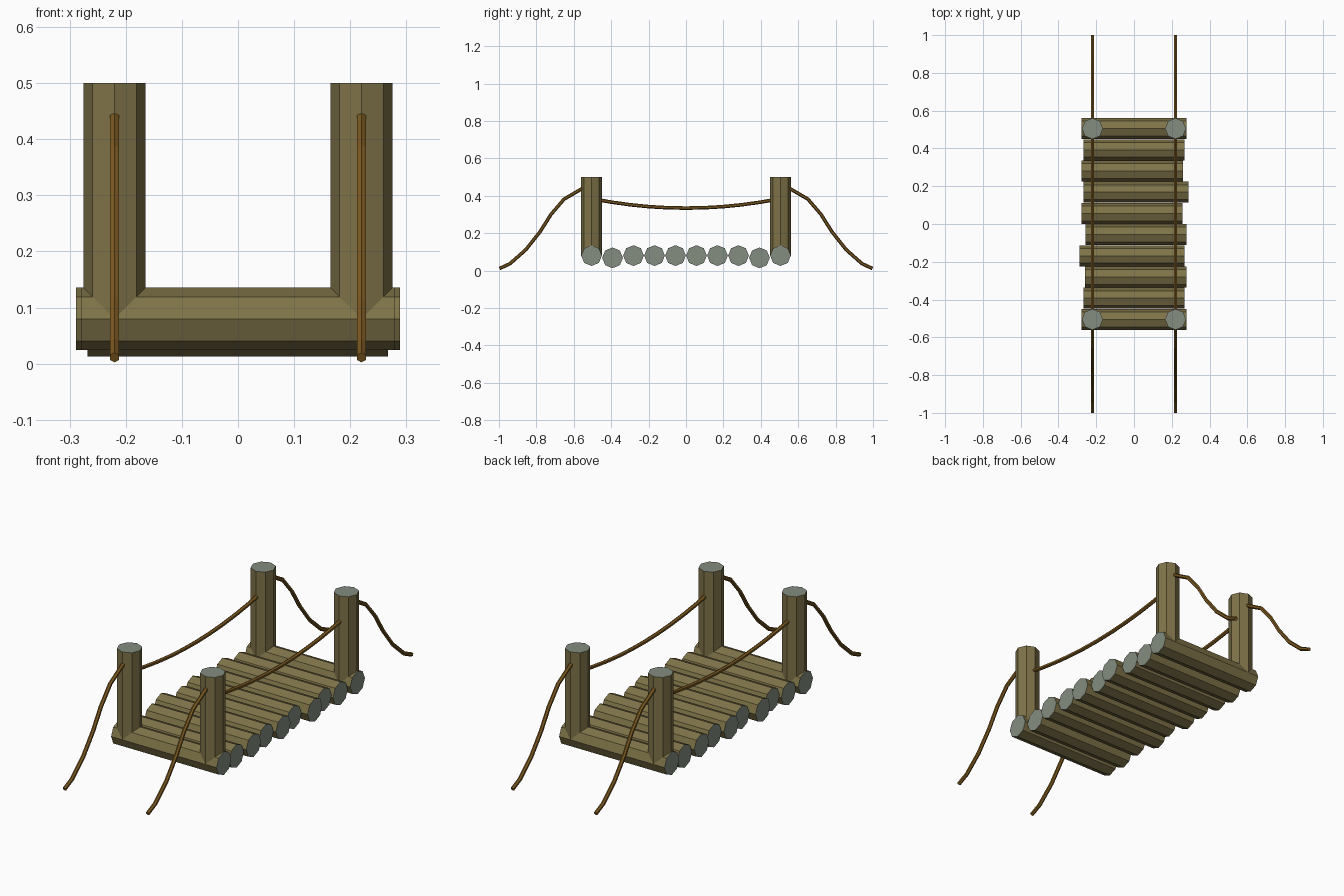
import bpy, bmesh, math
from mathutils import Vector, Matrix

cube = bpy.data.objects.get("Cube")
if cube:
    bpy.data.objects.remove(cube, do_unlink=True)


def material(name, rgb):
    m = bpy.data.materials.new(name)
    m.use_nodes = True
    m.diffuse_color = (*rgb, 1)
    m.node_tree.nodes["Principled BSDF"].inputs["Base Color"].default_value = (*rgb, 1)
    return m


bark = material("bark brown", (0.21, 0.17, 0.065))
cut_wood = material("cut wood grey", (0.23, 0.27, 0.22))
rope_brown = material("rope brown", (0.20, 0.10, 0.015))
RADIUS, ROPE_RADIUS = 0.0555, 0.0095
POST_X, POST_Y, DECK_Z = 0.22, 0.505, 0.08


def finish(bm, name, mats):
    bmesh.ops.recalc_face_normals(bm, faces=bm.faces)
    mesh = bpy.data.meshes.new(name)
    bm.to_mesh(mesh)
    bm.free()
    for m in mats:
        mesh.materials.append(m)
    obj = bpy.data.objects.new(name, mesh)
    bpy.context.collection.objects.link(obj)


def sweep(name, path, radius, sides, mats, cap_index=0):
    """Sweep a regular polygon along a path, with flat caps at both ends."""
    bm = bmesh.new()
    pts = [Vector(p) for p in path]
    rings = []
    for i, p in enumerate(pts):
        tangent = (pts[min(i + 1, len(pts) - 1)] - pts[max(i - 1, 0)]).normalized()
        side = Vector((0, 1, 0)) if abs(tangent.x) > 0.5 else Vector((1, 0, 0))
        up = tangent.cross(side)
        angles = [math.tau * k / sides for k in range(sides)]
        rings.append([bm.verts.new(p + radius * (math.cos(a) * up + math.sin(a) * side))
                      for a in angles])
    for a, b in zip(rings, rings[1:]):
        for k in range(sides):
            n = (k + 1) % sides
            bm.faces.new((a[k], a[n], b[n], b[k]))
    for ring in (rings[0], rings[-1]):
        bm.faces.new(ring).material_index = cap_index
    finish(bm, name, mats)


# Deck logs: left and right ends vary, second and last-but-one sit lower
ends = [(-.279, .279), (-.268, .267), (-.26, .279), (-.289, .267), (-.258, .279),
        (-.279, .258), (-.267, .289), (-.279, .26), (-.268, .267), (-.279, .279)]
for i, (x0, x1) in enumerate(ends):
    y = -POST_Y + 2 * POST_Y * i / (len(ends) - 1)
    z = DECK_Z - (0.012 if i in (1, 8) else 0)
    sweep(f"deck_log_{i + 1}", [(x0, y, z), (x1, y, z)], RADIUS, 8, [bark, cut_wood], 1)

# Posts and ropes on both sides
end_rope = [(.53, .453), (.556, .438), (.652, .382), (.722, .30),
            (.78, .208), (.856, .112), (.941, .037), (.997, .011)]
for x, side in ((POST_X, "left"), (-POST_X, "right")):
    rail = [(x, k / 10, 0.334 + 0.2 * (k / 10) ** 2) for k in range(-5, 6)]
    sweep(f"rail_rope_{side}", rail, ROPE_RADIUS, 6, [rope_brown])
    for s, end in ((-1, "front"), (1, "back")):
        sweep(f"post_{end}_{side}", [(x, s * POST_Y, DECK_Z), (x, s * POST_Y, 0.5)],
              RADIUS, 8, [bark, cut_wood], 1)
        sweep(f"end_rope_{end}_{side}", [(x, s * y, z) for y, z in end_rope],
              ROPE_RADIUS, 6, [rope_brown])
